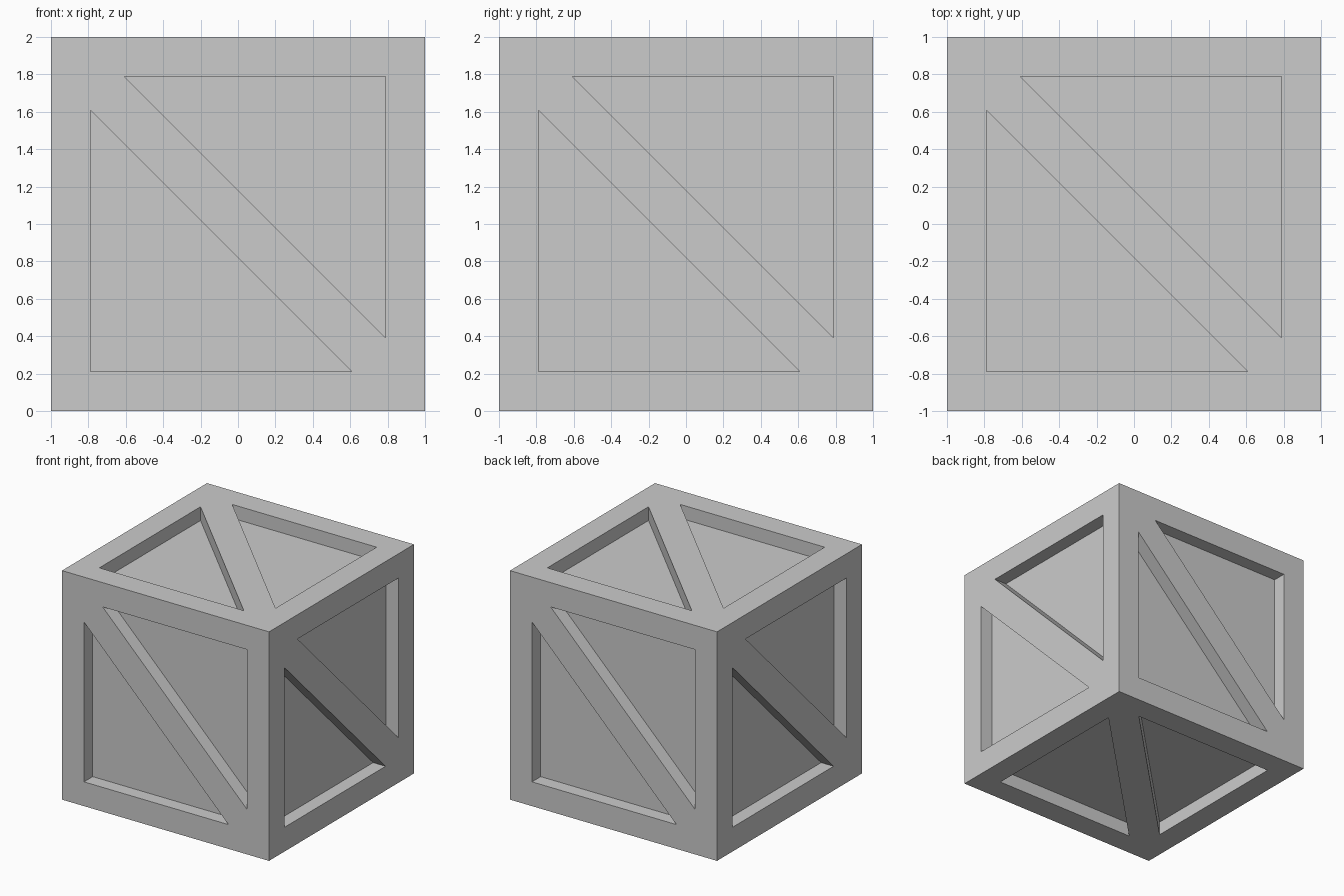
import bpy, bmesh
from mathutils import Vector

if "Cube" in bpy.data.objects:
    bpy.data.objects.remove(bpy.data.objects["Cube"])

DEPTH = 0.12   # recess depth of the panels
IN = 0.788     # inner edge of the border frame
TIP = 0.608    # where the diagonal brace cuts the border

bm = bmesh.new()


def crate_side(u, v):
    """One crate side: border, diagonal brace and two recessed triangular panels."""
    u, v = Vector(u), Vector(v)
    w = u.cross(v)

    def pt(a, b, d=0.0):
        return bm.verts.new(u * a + v * b + w * (1 - d) + Vector((0, 0, 1)))

    bl, br, tr, tl = pt(-1, -1), pt(1, -1), pt(1, 1), pt(-1, 1)
    low = [(-IN, -IN), (TIP, -IN), (-IN, TIP)]
    high = [(IN, IN), (-TIP, IN), (IN, -TIP)]
    a, b, c = rim_low = [pt(*p) for p in low]
    g, e, f = rim_high = [pt(*p) for p in high]

    # border strips and diagonal brace
    for face in ((bl, br, b, a), (bl, a, c, tl), (tl, c, b, br, f, e),
                 (tl, e, g, tr), (tr, g, f, br)):
        bm.faces.new(face)

    # recess walls and panels
    for rim, pts in ((rim_low, low), (rim_high, high)):
        floor = [pt(*p, DEPTH) for p in pts]
        bm.faces.new(floor)
        for i in range(3):
            j = (i + 1) % 3
            bm.faces.new((rim[i], rim[j], floor[j], floor[i]))


X, Y, Z = (1, 0, 0), (0, 1, 0), (0, 0, 1)
NX, NY = (-1, 0, 0), (0, -1, 0)
for u, v in ((X, Z), (Y, Z), (NX, Z), (NY, Z), (X, Y), (X, NY)):
    crate_side(u, v)

# weld the six sides into one closed crate
bmesh.ops.remove_doubles(bm, verts=bm.verts[:], dist=1e-4)
bmesh.ops.recalc_face_normals(bm, faces=bm.faces[:])

mesh = bpy.data.meshes.new("crate")
bm.to_mesh(mesh)
bm.free()
bpy.context.collection.objects.link(bpy.data.objects.new("crate", mesh))
